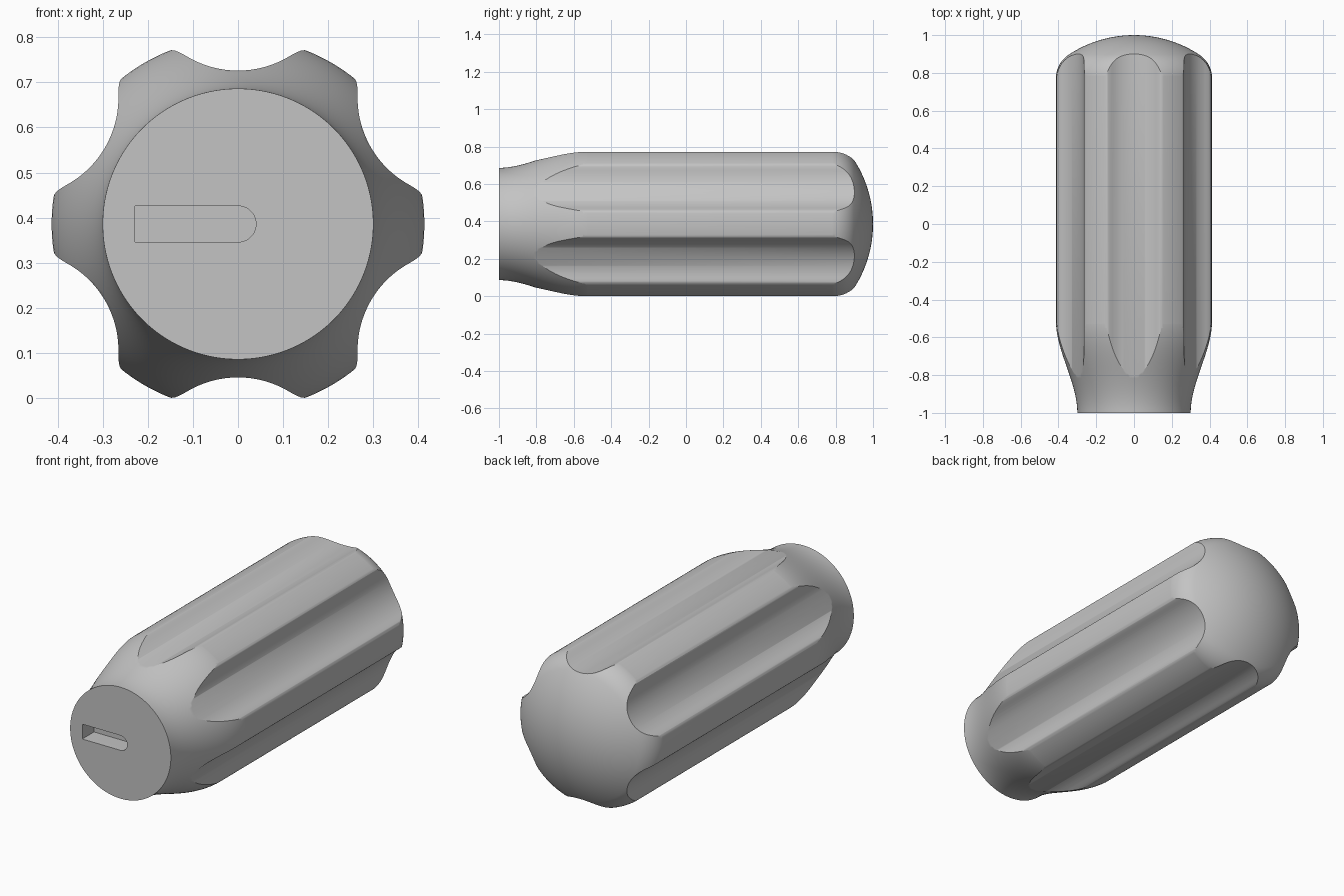
import bpy, bmesh, math
from math import sin, cos, pi, radians, sqrt

if "Cube" in bpy.data.objects:
    bpy.data.objects.remove(bpy.data.objects["Cube"], do_unlink=True)

AXIS_Z = 0.386      # height of the handle's axis
CREST = 0.413       # radius at the ridges
GRIP_R = 0.4135     # radius of the turned body


def make_material(name, rgb):
    mat = bpy.data.materials.new(name)
    mat.use_nodes = True
    mat.diffuse_color = (*rgb, 1)
    mat.node_tree.nodes["Principled BSDF"].inputs["Base Color"].default_value = (*rgb, 1)
    return mat


def make_object(name, bm):
    bmesh.ops.recalc_face_normals(bm, faces=bm.faces)
    mesh = bpy.data.meshes.new(name)
    bm.to_mesh(mesh)
    bm.free()
    ob = bpy.data.objects.new(name, mesh)
    ob.location.z = AXIS_Z
    bpy.context.collection.objects.link(ob)
    return ob


def prism(name, outline, y0, y1):
    """Extrude an x-z outline along y."""
    bm = bmesh.new()
    face = bm.faces.new([bm.verts.new((x, y0, z)) for x, z in outline])
    ext = bmesh.ops.extrude_face_region(bm, geom=[face])
    verts = [v for v in ext["geom"] if isinstance(v, bmesh.types.BMVert)]
    bmesh.ops.translate(bm, verts=verts, vec=(0, y1 - y0, 0))
    return make_object(name, bm)


def body_profile():
    """Radius and y from the front face to the domed end."""
    pts = [(0, -1)]
    for i in range(25):                      # S-curved neck
        t = i / 24
        pts.append((0.3 + (GRIP_R - 0.3) * t * t * (3 - 2 * t), -1 + 0.49 * t))
    dome, fillet = 0.63, 0.15                # big dome blended by a fillet
    cx = GRIP_R - fillet
    cy = 1 - dome + sqrt((dome - fillet) ** 2 - cx ** 2)
    join = math.acos(cx / (dome - fillet))
    for i in range(17):
        a = join * i / 16
        pts.append((cx + fillet * cos(a), cy + fillet * sin(a)))
    for i in range(1, 17):
        a = join + (pi / 2 - join) * i / 16
        pts.append((dome * cos(a), 1 - dome + dome * sin(a)))
    pts[-1] = (0, 1)
    return pts


def fluted_radius(angle):
    """Six round flutes with softened ridge edges."""
    centre, r, soft = 0.56, 0.22, 0.025
    phi = (angle % radians(60)) - radians(30)
    gap = r * r - (centre * sin(phi)) ** 2
    if gap <= 0:
        return CREST
    flute = centre * cos(phi) - sqrt(gap)
    h = max(soft - abs(flute - CREST), 0) / soft
    return min(flute, CREST) - h * h * soft / 4


# Turned body
bm = bmesh.new()
verts = [bm.verts.new((r, y, 0)) for r, y in body_profile()]
edges = [bm.edges.new(pair) for pair in zip(verts, verts[1:])]
bmesh.ops.spin(bm, geom=verts + edges, cent=(0, 0, 0), axis=(0, 1, 0),
               angle=2 * pi, steps=192, use_duplicate=False)
bmesh.ops.remove_doubles(bm, verts=bm.verts, dist=1e-5)
handle = make_object("handle", bm)

# Fluted section and blade slot cutters
angles = [radians(i) for i in range(360)]
flutes = prism("flute_cutter", [(fluted_radius(a) * cos(a), fluted_radius(a) * sin(a))
                                for a in angles], -1.1, 1.1)
tip = [(0.04 * cos(a), 0.04 * sin(a)) for a in (radians(d) for d in range(-90, 91, 10))]
slot = prism("slot_cutter", [(-0.228, -0.04)] + tip + [(-0.228, 0.04)], -1.1, -0.9)

bpy.ops.object.select_all(action="DESELECT")
handle.select_set(True)
bpy.context.view_layer.objects.active = handle
for cutter, operation in ((flutes, "INTERSECT"), (slot, "DIFFERENCE")):
    cutter.hide_render = True
    mod = handle.modifiers.new(cutter.name, "BOOLEAN")
    mod.object, mod.operation, mod.solver = cutter, operation, "EXACT"
    bpy.ops.object.modifier_apply(modifier=mod.name)
    bpy.data.objects.remove(cutter, do_unlink=True)

handle.data.materials.clear()
handle.data.materials.append(make_material("mid_grey", (0.55, 0.55, 0.55)))
bpy.ops.object.shade_smooth_by_angle(angle=radians(30))
